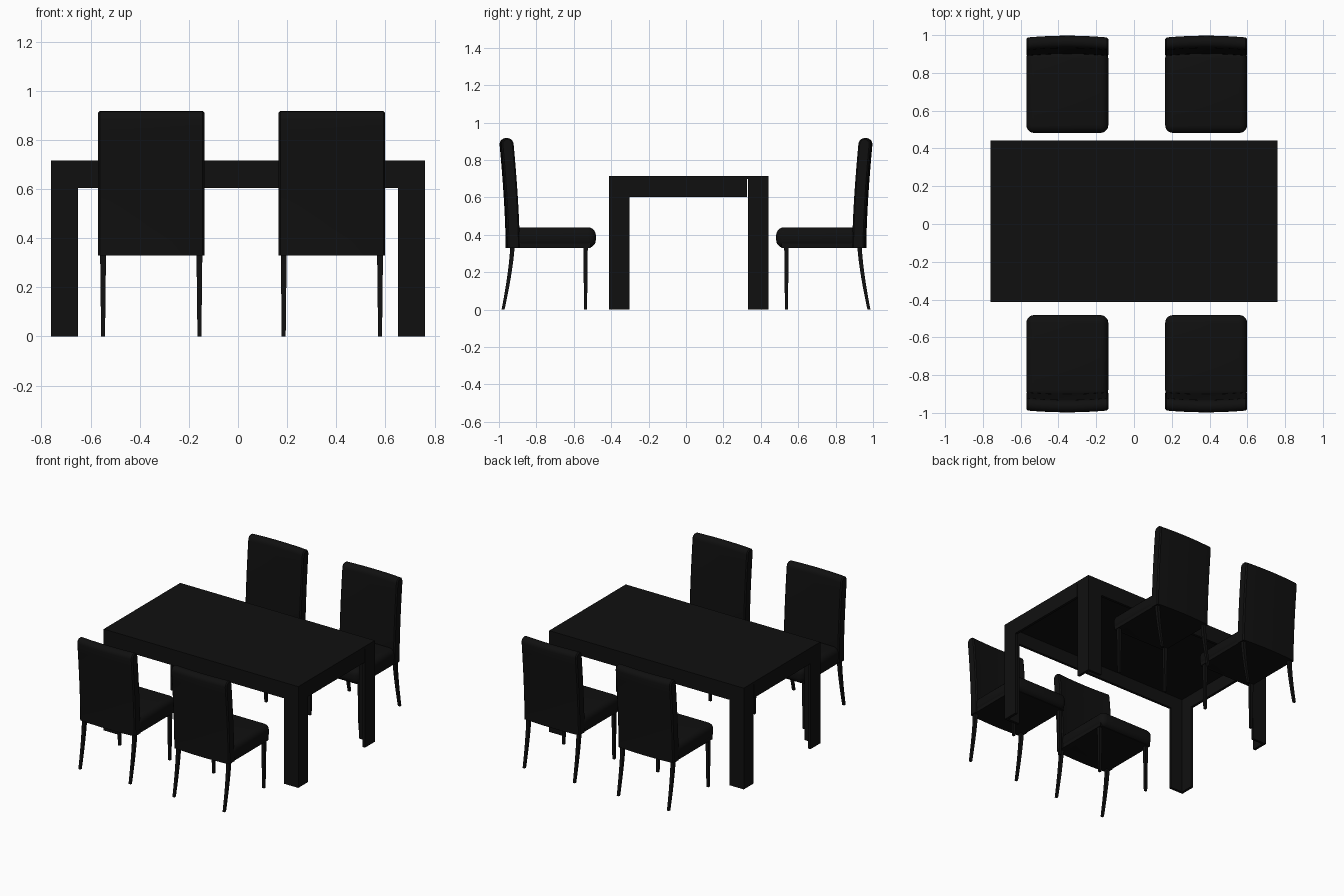
import bpy
import bmesh
import math

cube = bpy.data.objects.get("Cube")
if cube:
    bpy.data.objects.remove(cube, do_unlink=True)

black = bpy.data.materials.new("matt black")
black.use_nodes = True
colour = (0.005, 0.005, 0.005, 1)
black.diffuse_color = colour
black.node_tree.nodes["Principled BSDF"].inputs["Base Color"].default_value = colour


def finish(bm, name, smooth=False):
    bmesh.ops.recalc_face_normals(bm, faces=bm.faces)
    mesh = bpy.data.meshes.new(name)
    bm.to_mesh(mesh)
    bm.free()
    mesh.materials.append(black)
    obj = bpy.data.objects.new(name, mesh)
    bpy.context.collection.objects.link(obj)
    if smooth:
        bpy.ops.object.select_all(action="DESELECT")
        obj.select_set(True)
        bpy.context.view_layer.objects.active = obj
        bpy.ops.object.shade_smooth_by_angle(angle=math.radians(40))
    return obj


def box(name, x, y, z, bevel=0):
    bm = bmesh.new()
    bmesh.ops.create_cube(bm, size=1)
    for v in bm.verts:
        for i, (lo, hi) in enumerate((x, y, z)):
            v.co[i] = lo if v.co[i] < 0 else hi
    if bevel:
        bmesh.ops.bevel(bm, geom=bm.edges[:], offset=bevel, segments=5,
                        profile=0.5, affect="EDGES")
    return finish(bm, name, bool(bevel))


def loft(name, rings, smooth=True):
    """Skin a list of equal point loops and cap both ends."""
    bm = bmesh.new()
    loops = [[bm.verts.new(p) for p in ring] for ring in rings]
    n = len(loops[0])
    for a, b in zip(loops, loops[1:]):
        for i in range(n):
            j = (i + 1) % n
            bm.faces.new((a[i], a[j], b[j], b[i]))
    bm.faces.new(loops[0])
    bm.faces.new(loops[-1])
    return finish(bm, name, smooth)


# Table: thin top, boards for the apron, open L-shaped legs
X, Y0, Y1, TOP, LOW = 0.76, -0.413, 0.441, 0.715, 0.603
T, W = 0.018, 0.11
box("table_top", (-X, X), (Y0, Y1), (TOP - T, TOP))
for sx, side in ((-1, "right"), (1, "left")):
    outer = sorted((sx * X, sx * (X - T)))
    across = sorted((sx * (X - T), sx * (X - W)))
    box(f"end_apron_{side}", outer, (Y0 + W, Y1 - W - 0.004), (LOW, TOP - T))
    for y, d, end in ((Y0, 1, "front"), (Y1, -1, "back")):
        box(f"table_leg_side_{end}_{side}", outer, sorted((y, y + d * W)), (0, TOP - T))
        box(f"table_leg_face_{end}_{side}", across, sorted((y, y + d * T)), (0, TOP - T))
for y, d, end in ((Y0, 1, "front"), (Y1, -1, "back")):
    box(f"long_apron_{end}", (W - X, X - W), sorted((y, y + d * T)), (LOW, TOP - T))


# Chairs: distances out from the table are mirrored by the sign s
HALF = 0.217


def back_centre(z):
    t = max(0, (z - 0.33) / 0.585)
    return 0.921 + 0.036 * t ** 1.6


def backrest_ring(u, cx, s):
    """Side profile of the backrest at u from -1 to 1 across its width."""
    edge = abs(u) > 0.99
    half = 0.025 if edge else 0.033
    top = 0.91 if edge else 0.917
    bow = 0.010 * (1 - u * u)
    heights = [0.33 + (top - half - 0.33) * i / 10 for i in range(11)]
    outer = [(back_centre(z) + half, z) for z in heights]
    inner = [(back_centre(z) - half, z) for z in reversed(heights)]
    mid = heights[-1]
    arc = [(back_centre(mid) + half * math.cos(a), mid + half * math.sin(a))
           for a in (math.pi * i / 8 for i in range(1, 8))]
    return [(cx + u * HALF, s * (y + bow), z) for y, z in outer + arc + inner]


def leg(name, x, s, centre):
    rings = []
    for i in range(9):
        t = i / 8
        z, r, y = 0.34 * t, 0.008 + 0.004 * t, centre(t)
        rings.append([(x + a * r, s * (y + b * r), z)
                      for a, b in ((-1, -1), (1, -1), (1, 1), (-1, 1))])
    loft(name, rings)


columns = [-1, -0.965] + [i / 5 for i in range(-4, 5)] + [0.965, 1]
for s, row in ((-1, "front"), (1, "back")):
    for cx, col in ((-0.353, "right"), (0.382, "left")):
        tag = f"{row}_{col}"
        box(f"seat_{tag}", (cx - HALF, cx + HALF), sorted((s * 0.482, s * 0.92)),
            (0.33, 0.44), 0.042)
        # Flat panel closing the seat underside out to its edges
        box(f"seat_base_{tag}", (cx - HALF + 0.005, cx + HALF - 0.005),
            sorted((s * 0.51, s * 0.92)), (0.33, 0.37))
        loft(f"backrest_{tag}", [backrest_ring(u, cx, s) for u in columns])
        for dx, side in ((-0.196, "right"), (0.196, "left")):
            leg(f"chair_front_leg_{tag}_{side}", cx + dx, s, lambda t: 0.537)
            leg(f"chair_rear_leg_{tag}_{side}", cx + dx, s,
                lambda t: 0.928 + 0.05 * (1 - t) ** 1.4)
